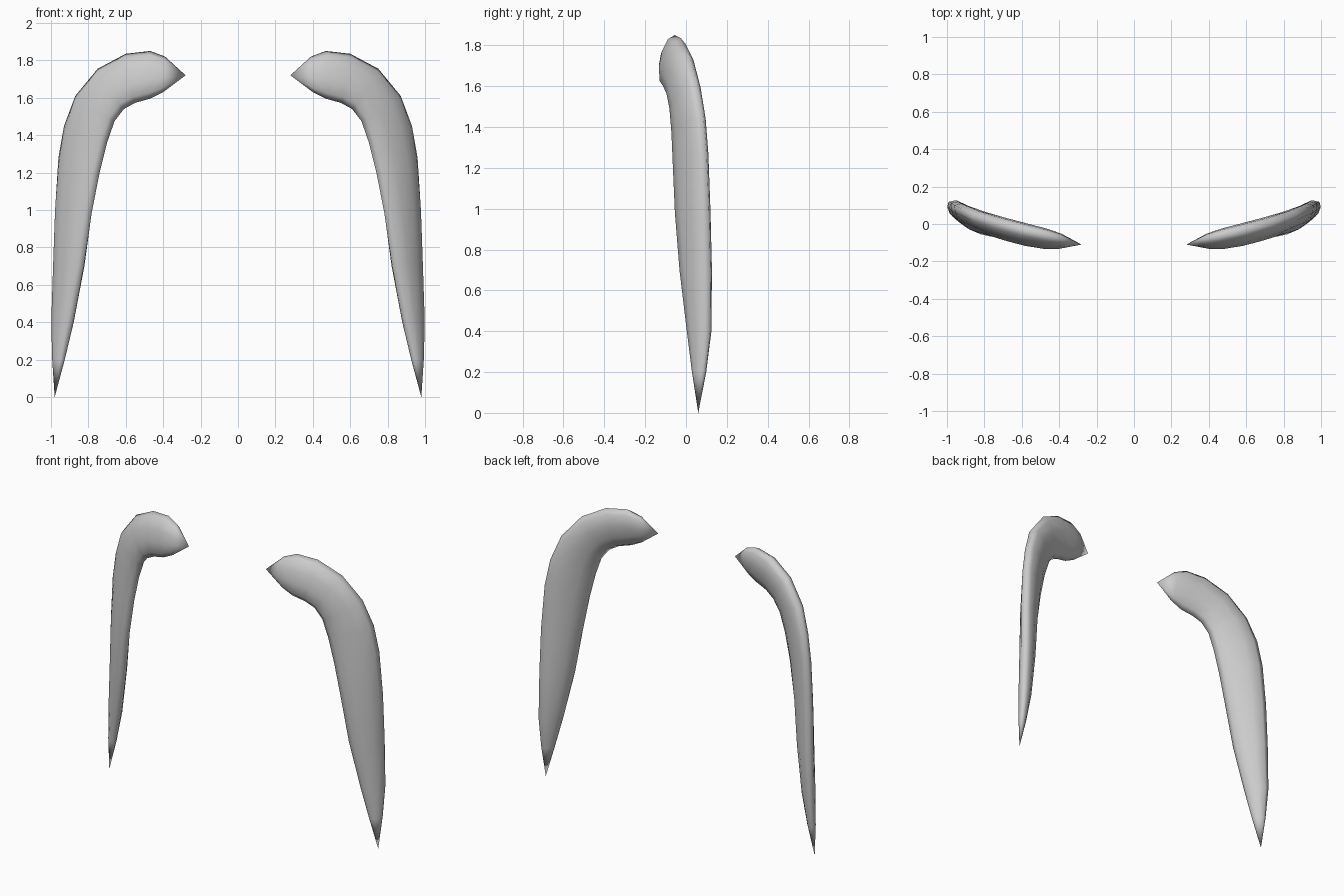
import bpy, bmesh, math
from mathutils import Vector

if "Cube" in bpy.data.objects:
    bpy.data.objects.remove(bpy.data.objects["Cube"])

SIDES = 10
# Cross-sections from hooked top to bottom: outer edge xyz, inner edge xyz, half thickness
SECTIONS = [
    ((0.39, -0.075, 1.82), (0.40, -0.110, 1.63), 0.038),
    ((0.47, -0.055, 1.85), (0.47, -0.105, 1.595), 0.050),
    ((0.60, -0.025, 1.835), (0.55, -0.090, 1.573), 0.055),
    ((0.75, 0.015, 1.755), (0.61, -0.075, 1.54), 0.055),
    ((0.87, 0.055, 1.61), (0.66, -0.065, 1.475), 0.053),
    ((0.93, 0.085, 1.45), (0.70, -0.060, 1.36), 0.050),
    ((0.96, 0.100, 1.28), (0.74, -0.055, 1.20), 0.050),
    ((0.978, 0.112, 1.0), (0.783, -0.047, 0.98), 0.050),
    ((0.985, 0.120, 0.7), (0.825, -0.025, 0.70), 0.048),
    ((0.992, 0.118, 0.4), (0.885, 0.010, 0.40), 0.040),
    ((0.988, 0.095, 0.2), (0.932, 0.033, 0.20), 0.025),
]
TOP_TIP = Vector((0.28, -0.11, 1.72))
BOTTOM_TIP = Vector((0.98, 0.06, 0.0))

mat = bpy.data.materials.new("light_grey")
mat.diffuse_color = (0.6, 0.6, 0.6, 1)
mat.use_nodes = True
mat.node_tree.nodes["Principled BSDF"].inputs["Base Color"].default_value = mat.diffuse_color


def build_strand(name, side):
    bm = bmesh.new()

    def vert(p):
        return bm.verts.new((p.x * side, p.y, p.z))

    mids = [(Vector(o) + Vector(i)) / 2 for o, i, _ in SECTIONS]
    path = [TOP_TIP] + mids + [BOTTOM_TIP]
    # Flattened oval rings swept along the strand
    rings = []
    for k, (o, i, thick) in enumerate(SECTIONS):
        half = (Vector(o) - Vector(i)) / 2
        normal = (path[k + 2] - path[k]).cross(half).normalized() * thick
        angles = [2 * math.pi * s / SIDES for s in range(SIDES)]
        rings.append([vert(mids[k] + half * math.cos(a) + normal * math.sin(a))
                      for a in angles])
    top, bottom = vert(TOP_TIP), vert(BOTTOM_TIP)
    for s in range(SIDES):
        t = (s + 1) % SIDES
        for a, b in zip(rings, rings[1:]):
            bm.faces.new((a[s], a[t], b[t], b[s]))
        # Pointed ends
        bm.faces.new((top, rings[0][t], rings[0][s]))
        bm.faces.new((bottom, rings[-1][s], rings[-1][t]))
    bmesh.ops.recalc_face_normals(bm, faces=bm.faces)
    for f in bm.faces:
        f.smooth = True
    mesh = bpy.data.meshes.new(name)
    bm.to_mesh(mesh)
    bm.free()
    mesh.materials.append(mat)
    bpy.context.collection.objects.link(bpy.data.objects.new(name, mesh))


build_strand("right_strand", 1)
build_strand("left_strand", -1)
